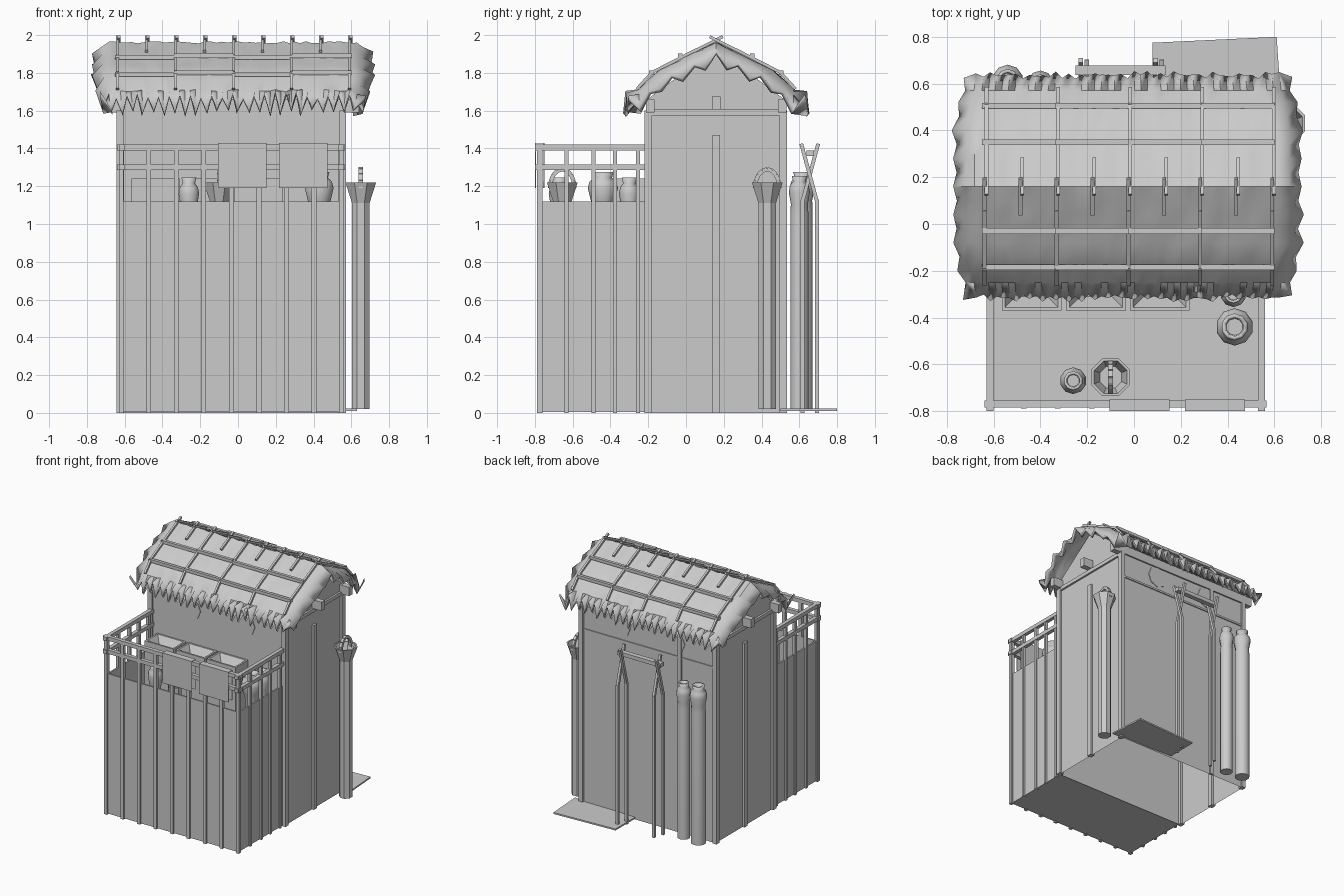
import bpy, bmesh, math, random
from mathutils import Vector

if "Cube" in bpy.data.objects:
    bpy.data.objects.remove(bpy.data.objects["Cube"])

random.seed(4)
CX, RY = -0.035, 0.16          # hut centre in x, ridge position in y


def mesh_obj(name, verts, faces):
    me = bpy.data.meshes.new(name)
    me.from_pydata(verts, [], faces)
    bm = bmesh.new()
    bm.from_mesh(me)
    bmesh.ops.recalc_face_normals(bm, faces=bm.faces)
    bm.to_mesh(me)
    bm.free()
    ob = bpy.data.objects.new(name, me)
    bpy.context.collection.objects.link(ob)
    return ob


def box(name, x0, x1, y0, y1, z0, z1):
    v = [(x, y, z) for x in (x0, x1) for y in (y0, y1) for z in (z0, z1)]
    f = [(0, 1, 3, 2), (4, 6, 7, 5), (0, 4, 5, 1), (2, 3, 7, 6), (0, 2, 6, 4), (1, 5, 7, 3)]
    return mesh_obj(name, v, f)


def stick(name, a, b, t=0.02):
    # square stick between two points
    a, b = Vector(a), Vector(b)
    d = (b - a).normalized()
    u = d.cross(Vector((0, 0, 1)) if abs(d.z) < 0.95 else Vector((0, 1, 0))).normalized() * t / 2
    w = d.cross(u).normalized() * t / 2
    v = [p + s * u + r * w for p in (a, b) for s, r in ((-1, -1), (1, -1), (1, 1), (-1, 1))]
    f = [(0, 1, 2, 3), (7, 6, 5, 4)] + [(i, (i + 1) % 4, 4 + (i + 1) % 4, 4 + i) for i in range(4)]
    return mesh_obj(name, v, f)


def lathe(name, x, y, prof, n=8, smooth=False):
    v, f = [], []
    for r, z in prof:
        v += [(x + r * math.cos(math.tau * (i + .5) / n), y + r * math.sin(math.tau * (i + .5) / n), z) for i in range(n)]
    for k in range(len(prof) - 1):
        f += [(k * n + i, k * n + (i + 1) % n, (k + 1) * n + (i + 1) % n, (k + 1) * n + i) for i in range(n)]
    f += [tuple(range(n)), tuple(range((len(prof) - 1) * n, len(prof) * n))]
    ob = mesh_obj(name, v, f)
    if smooth:
        for p in ob.data.polygons:
            p.use_smooth = len(p.vertices) == 4
    return ob


def jar(name, x, y, r, top, foot):
    lathe(name, x, y, [(foot, .02), (foot, top - .2), (r * .8, top - .15), (r, top - .085), (r * .88, top - .05),
                       (r * .6, top - .03), (r * .72, top), (r * .5, top), (r * .45, top - .04)], 10, True)


def basket(name, x, y):
    lathe(name, x, y, [(.05, .02), (.05, 1.11), (.088, 1.22), (.076, 1.22), (.05, 1.15)])
    pts = [(x, y + .065 * math.cos(a), 1.19 + .1 * math.sin(a)) for a in [math.pi * i / 8 for i in range(9)]]
    for p, q in zip(pts, pts[1:]):
        stick(name + "_handle", p, q, .022)


# hut walls with gables, open at the bottom
X0, X1, Y0, Y1, EZ, GZ = -0.625, 0.555, -0.205, 0.52, 1.66, 1.93
prof = [(Y0, 0), (Y0, EZ), (RY, GZ), (Y1, EZ), (Y1, 0)]
mesh_obj("hut_walls", [(x, y, z) for x in (X0, X1) for y, z in prof],
         [(0, 1, 2, 3, 4), (9, 8, 7, 6, 5), (0, 5, 6, 1), (3, 8, 9, 4)])

# hut posts, gable beams and roof beams
for x in (X0, X1):
    for y in (Y0 + .005, RY, Y1 - .005):
        box("hut_post", x - .018, x + .018, y - .02, y + .02, 0, 1.6 if y != RY else 1.47)
    box("gable_beam", x - .015, x + .015, Y0, Y1, 1.575, 1.605)
for y, z in ((-.19, 1.62), (RY, 1.635), (.51, 1.62)):
    box("roof_beam", -.70, .64, y - .022, y + .022, z - .03, z + .04)

# back wall post and rail
box("back_post", -.33, -.30, .515, .535, 0, 1.6)
box("back_rail", X0, X1, .515, .528, 1.39, 1.405)

# round windows, front and back
for y in (Y0, Y1):
    for x in (-.27, .21):
        n = [(x + .085 * math.cos(math.tau * i / 8), yy, 1.51 + .085 * math.sin(math.tau * i / 8))
             for yy in (y - .005, y + .005) for i in range(8)]
        mesh_obj("round_window", n, [tuple(range(8)), tuple(range(8, 16))] +
                 [(i, (i + 1) % 8, 8 + (i + 1) % 8, 8 + i) for i in range(8)])

# front yard: floor, walls
FX0, FX1, FY = -.61, .54, -.775
box("yard_floor", FX0, FX1, FY, Y0, .005, .02)
box("yard_front_wall", FX0, FX1, FY, FY + .012, .005, 1.12)
for x in (FX0, FX1):
    box("yard_side_wall", x - .006, x + .006, FY, Y0, .005, 1.12)

# fence posts and rails
for i in range(9):
    x = -.617 + i * 1.165 / 8
    box("fence_post", x - .012, x + .012, FY - .014, FY + .012, 0, 1.42)
for x in (FX0 - .005, FX1 + .005):
    for y in (-.77, -.632, -.49, -.375, -.255):
        box("fence_side_post", x - .012, x + .012, y - .011, y + .011, 0, 1.415)
    for z in (1.405, 1.3):
        box("fence_side_rail", x - .015, x + .015, -.80, Y0, z - .015, z + .015)
for z in (1.405, 1.3):
    box("fence_front_rail", -.64, .567, -.785, -.755, z - .015, z + .015)

# cloths draped over the front rail
for x in (-.105, .218):
    p = [(-.80, 1.19), (-.80, 1.43), (-.75, 1.43), (-.75, 1.19)]
    ob = mesh_obj("hanging_cloth", [(xx, y, z) for xx in (x, x + .257) for y, z in p],
                  [(i, i + 1, i + 5, i + 4) for i in range(3)])
    ob.modifiers.new("thick", 'SOLIDIFY').thickness = .006

# produce crates with sunken tops, reaching down to the floor
for x in (-.565, -.29, -.018):
    def ring(m, z):
        return [(x + m, -.37 + m, z), (x + .255 - m, -.37 + m, z), (x + .255 - m, -.21 - m, z), (x + m, -.21 - m, z)]
    v = ring(0, .02) + ring(0, 1.24) + ring(.014, 1.24) + ring(.06, 1.17)
    f = [(0, 1, 2, 3), (12, 13, 14, 15)]
    f += [(k * 4 + i, k * 4 + (i + 1) % 4, k * 4 + 4 + (i + 1) % 4, k * 4 + 4 + i) for k in range(3) for i in range(4)]
    mesh_obj("crate", v, f)

# jars and baskets
jar("yard_jar", .43, -.44, .08, 1.275, .05)
jar("yard_jar", .425, -.30, .055, 1.245, .04)
jar("yard_jar", -.26, -.67, .057, 1.245, .04)
jar("back_jar", -.54, .615, .066, 1.275, .056)
jar("back_jar", -.40, .60, .056, 1.255, .048)
basket("yard_basket", -.10, -.655)
basket("side_basket", .65, .43)

# drying rack behind the hut: crossed poles and bar
for x in (-.215, .105):
    for s in (-1, 1):
        px, c = x + s * .013, .655
        stick("rack_pole", (px, c - s * .045, 1.425), (px, c + s * .038, 1.12))
        stick("rack_leg", (px, c + s * .038, 1.13), (px, c + s * .038, 0))
box("rack_bar", -.25, .135, .637, .677, 1.36, 1.39)

# loose plank on the ground
mesh_obj("ground_plank", [(x, y, z) for z in (.01, .022) for x, y in ((.08, .53), (.63, .5), (.61, .80), (.08, .775))],
         [(0, 1, 2, 3), (4, 5, 6, 7)] + [(i, (i + 1) % 4, 4 + (i + 1) % 4, 4 + i) for i in range(4)])


# thatched roof: sheet with zigzag eaves and drooping zigzag ends
def roof_z(d):
    d = abs(d)
    return 1.962 - .5 * d - max(0, d - .32) * .55


ds = [0, .06, .12, .18, .24, .30, .36, .41, .45]
rows = [-d for d in ds[:0:-1]] + ds
NX = 44
cols = [(i / NX * 2 - 1) * .655 for i in range(NX + 1)]
cols = [-.72, -.69] + cols + [.69, .72]
verts, faces = [], []
nc, nr = len(cols), len(rows)
for r, d in enumerate(rows):
    edge = r in (0, nr - 1)
    for c, u in enumerate(cols):
        sd = d
        z = roof_z(d) + random.uniform(-.006, .006)
        if edge:
            tip = (.035 if c % 2 else -.02) + random.uniform(-.012, .01)
            sd += math.copysign(tip, d)
            z = 1.655 - tip * 1.6
        x = u * (1 - .3 * max(0, abs(d) - .25))
        if c in (0, nc - 1):
            t = random.uniform(.6, 1)
            x += math.copysign(.012 * t if r % 2 else -.035 * t, u)
            if not edge:
                z -= .10 if r % 2 else .055
        elif c in (1, nc - 2) and not edge:
            z -= .025
        verts.append((x - .027, RY + sd, z))
for r in range(nr - 1):
    for c in range(nc - 1):
        a = r * nc + c
        faces.append((a, a + 1, a + nc + 1, a + nc))
thatch = mesh_obj("thatch_roof", verts, faces)
if sum(p.normal.z for p in thatch.data.polygons) < 0:
    thatch.data.flip_normals()
sol = thatch.modifiers.new("thick", 'SOLIDIFY')
sol.thickness, sol.offset = .025, -1
for p in thatch.data.polygons:
    p.use_smooth = True
bpy.context.view_layer.objects.active = thatch
thatch.select_set(True)
bpy.ops.object.shade_smooth_by_angle(angle=math.radians(40))

# roof battens along the slopes
for s in (-1, 1):
    for d in (.19, .345):
        for k in range(4):
            x = -.65 + k * .312
            z = roof_z(d) + .016 + (.008 if k % 2 else 0)
            box("roof_batten", x, x + .315, RY + s * d - .012, RY + s * d + .012, z - .012, z + .012)

# roof rafters crossing at the ridge, every second one long
for i in range(9):
    x = -.635 + i * 1.23 / 8
    for s in (-1, 1):
        px = x + s * .004
        stick("ridge_stick", (px, RY - s * .035, 1.992), (px, RY + s * .12, 1.914), .016)
        if i % 2 == 0:
            stick("long_rafter", (px, RY + s * .1, 1.925), (px, RY + s * .345, 1.80), .016)
            stick("long_rafter_end", (px, RY + s * .34, 1.803), (px, RY + s * .42, 1.715), .016)
